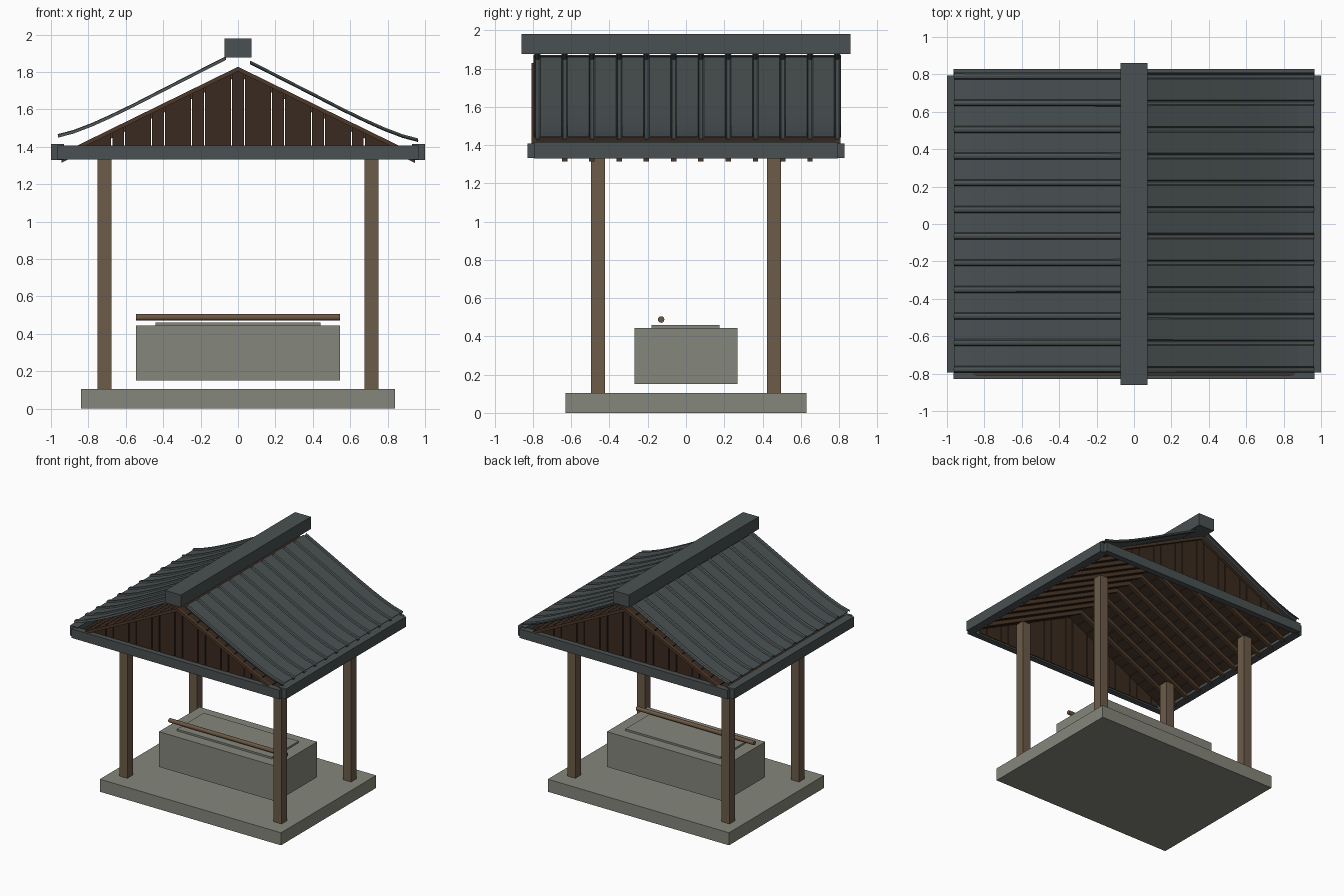
import bpy, bmesh, math

if "Cube" in bpy.data.objects:
    bpy.data.objects.remove(bpy.data.objects["Cube"])


def material(name, rgb):
    m = bpy.data.materials.new(name)
    m.diffuse_color = (*rgb, 1)
    m.use_nodes = True
    m.node_tree.nodes["Principled BSDF"].inputs["Base Color"].default_value = m.diffuse_color
    return m


STONE = material("grey_stone", (0.235, 0.240, 0.200))
SLATE = material("dark_slate", (0.068, 0.082, 0.085))
WOOD = material("post_wood", (0.150, 0.106, 0.066))
DARK = material("dark_wood", (0.042, 0.023, 0.014))
TRIM = material("brown_trim", (0.075, 0.040, 0.022))
POLE = material("pole_wood", (0.150, 0.095, 0.055))


def finish(name, bm, mat):
    bmesh.ops.recalc_face_normals(bm, faces=bm.faces[:])
    me = bpy.data.meshes.new(name)
    bm.to_mesh(me)
    bm.free()
    me.materials.append(mat)
    ob = bpy.data.objects.new(name, me)
    bpy.context.collection.objects.link(ob)
    return ob


def add_prism(bm, pts, y0, y1):
    """Extrude an x-z outline from y0 to y1."""
    a = [bm.verts.new((x, y0, z)) for x, z in pts]
    b = [bm.verts.new((x, y1, z)) for x, z in pts]
    bm.faces.new(a)
    bm.faces.new(b[::-1])
    for i in range(len(pts)):
        j = (i + 1) % len(pts)
        bm.faces.new((a[i], a[j], b[j], b[i]))


def box(name, x, y, z, mat):
    bm = bmesh.new()
    add_prism(bm, [(x[0], z[0]), (x[1], z[0]), (x[1], z[1]), (x[0], z[1])], *y)
    return finish(name, bm, mat)


def slope(x):
    """Top of the timber deck."""
    return 1.828 - 0.49 * abs(x)


# Ground slab, basin and its raised top
box("base_slab", (-0.84, 0.84), (-0.63, 0.63), (0, 0.105), STONE)
box("basin", (-0.545, 0.545), (-0.27, 0.27), (0.15, 0.445), STONE)
box("basin_top", (-0.44, 0.44), (-0.18, 0.175), (0.445, 0.46), STONE)

# Round pole above the basin
bm = bmesh.new()
add_prism(bm, [(0.017 * math.cos(i * math.pi / 6), 0.017 * math.sin(i * math.pi / 6))
               for i in range(12)], -0.545, 0.545)
pole = finish("pole", bm, POLE)
pole.rotation_euler.z = math.pi / 2
pole.location = (0, -0.13, 0.488)

# Posts and eaves beams
for sx in (-1, 1):
    for sy in (-1, 1):
        cx, cy = sx * 0.715, sy * 0.46
        box("post", (cx - 0.0375, cx + 0.0375), (cy - 0.0375, cy + 0.0375), (0.105, 1.345), WOOD)
    box("side_eave_beam", (sx * 0.965 - 0.035, sx * 0.965 + 0.035), (-0.795, 0.795), (1.33, 1.415), SLATE)
    cy = sx * 0.803
    box("gable_eave_beam", (-0.965, 0.965), (cy - 0.025, cy + 0.025), (1.332, 1.408), SLATE)

# Ridge cap
box("ridge_cap", (-0.073, 0.073), (-0.86, 0.86), (1.877, 1.98), SLATE)

RIBS = [-0.777 + 0.1425 * i for i in range(12)]

# Deck planks laid along the ridge, and rafters below them
deck, rafters, barge = bmesh.new(), bmesh.new(), bmesh.new()
for s in (-1, 1):
    n, step = 11, 0.95 / 11
    for i in range(n):
        x0, x1 = s * i * step, s * ((i + 1) * step - 0.006)
        add_prism(deck, [(x0, slope(x0)), (x1, slope(x1)),
                         (x1, slope(x1) - 0.018), (x0, slope(x0) - 0.018)], -0.785, 0.785)
    a, b = 0, s * 0.945
    for y in RIBS[1:-1]:
        add_prism(rafters, [(a, slope(a) - 0.018), (b, slope(b) - 0.018),
                            (b, slope(b) - 0.05), (a, slope(a) - 0.05)], y - 0.014, y + 0.014)
    for cy in (-0.797, 0.797):
        add_prism(barge, [(a, slope(a)), (b, slope(b)),
                          (b, slope(b) - 0.024), (a, slope(a) - 0.024)], cy - 0.012, cy + 0.012)
finish("roof_deck", deck, DARK)
finish("rafters", rafters, TRIM)
finish("barge_boards", barge, TRIM)

# Gable walls of alternating wide and narrow upright boards
gable = bmesh.new()
for cy in (-0.778, 0.778):
    for k in range(-4, 5):
        for c, w in ((k * 0.2135, 0.069), (k * 0.2135 + 0.10675, 0.1445)):
            x0, x1 = c - w / 2 + 0.003, c + w / 2 - 0.003
            if max(abs(x0), abs(x1)) > 0.94:
                continue
            tops = [(x1, slope(x1) - 0.01), (x0, slope(x0) - 0.01)]
            if x0 < 0 < x1:
                tops.insert(1, (0, slope(0) - 0.01))
            add_prism(gable, [(x0, 1.345), (x1, 1.345)] + tops, cy - 0.007, cy + 0.007)
finish("gable_boards", gable, DARK)

# Curved ribbed roof sheets: ribs rise on one side and sink on the other
CURVE = [(0.065, 1.858), (0.25, 1.764), (0.43, 1.672), (0.56, 1.605),
         (0.68, 1.547), (0.78, 1.502), (0.88, 1.464), (0.963, 1.442)]
section = [(-0.797, 0)]
for y in RIBS:
    section += [(y - 0.017, 0), (y - 0.011, 0.010), (y, 0.013), (y + 0.011, 0.010), (y + 0.017, 0)]
section.append((0.81, 0))
for s, name in ((-1, "left_roof_sheet"), (1, "right_roof_sheet")):
    bm = bmesh.new()
    lift = 0.010 if s < 0 else 0
    rows = [[bm.verts.new((s * x, y, z + lift - s * h)) for y, h in section] for x, z in CURVE]
    for r0, r1 in zip(rows, rows[1:]):
        for j in range(len(section) - 1):
            bm.faces.new((r0[j], r0[j + 1], r1[j + 1], r1[j]))
    sheet = finish(name, bm, SLATE)
    mod = sheet.modifiers.new("thickness", 'SOLIDIFY')
    mod.thickness = 0.006
    mod.offset = 0
